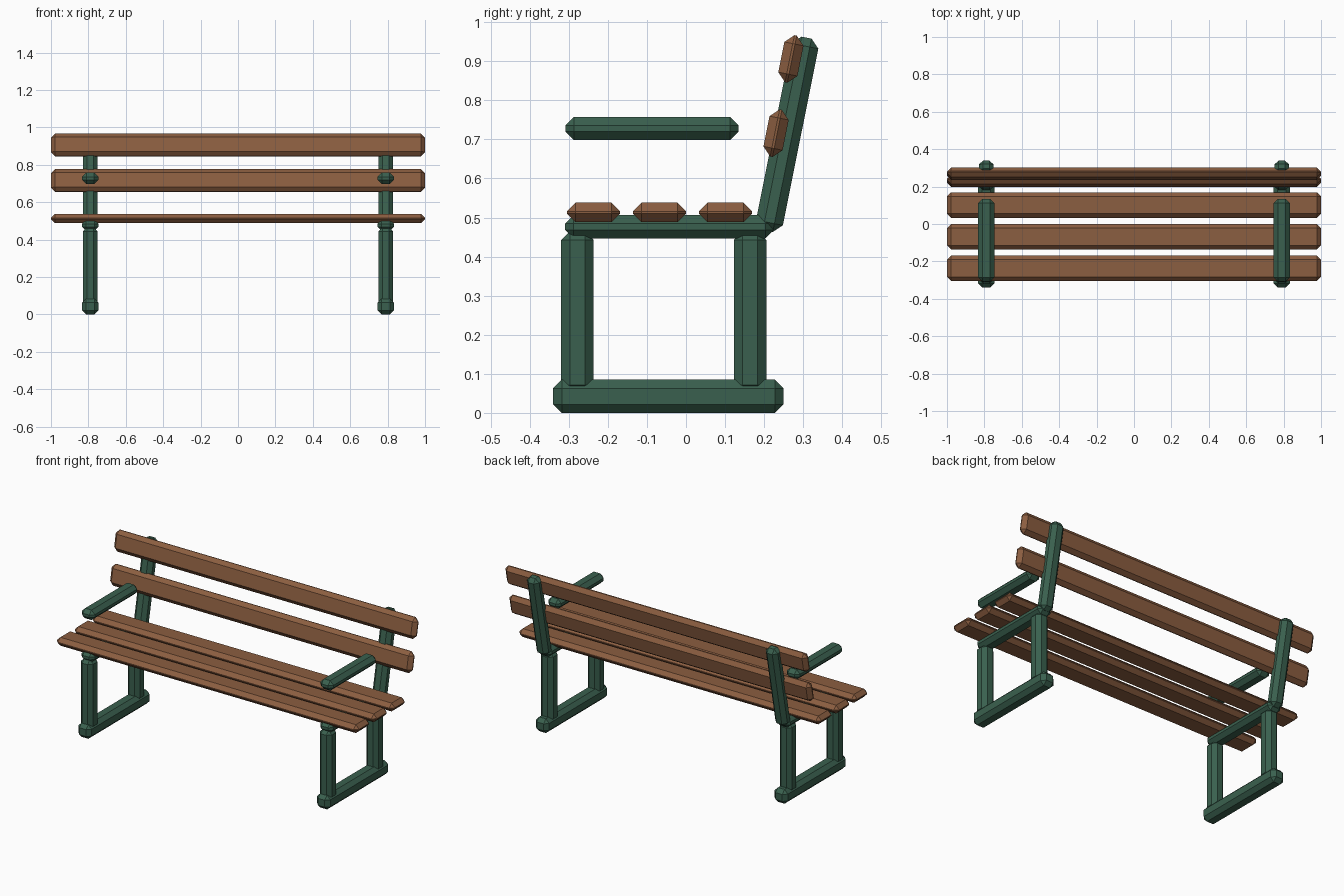
import bpy, bmesh
from mathutils import Matrix, Vector

if "Cube" in bpy.data.objects:
    bpy.data.objects.remove(bpy.data.objects["Cube"])

def material(name, rgb):
    m = bpy.data.materials.new(name)
    m.diffuse_color = (*rgb, 1)
    m.use_nodes = True
    m.node_tree.nodes["Principled BSDF"].inputs["Base Color"].default_value = m.diffuse_color
    return m

GREEN = material("green paint", (0.042, 0.118, 0.077))
WOOD = material("brown wood", (0.26, 0.112, 0.052))
TILT = -0.198  # lean of the backrest

def bar(name, center, size, mat, tilt=0.0, chamfer=0.022):
    """Chamfered box, optionally leaning about x."""
    bm = bmesh.new()
    bmesh.ops.create_cube(bm, size=1)
    bmesh.ops.scale(bm, vec=Vector(size), verts=bm.verts)
    bmesh.ops.bevel(bm, geom=bm.edges[:], offset=chamfer, segments=1,
                    affect='EDGES', profile=0.5)
    bm.transform(Matrix.Translation(center) @ Matrix.Rotation(tilt, 4, 'X'))
    me = bpy.data.meshes.new(name)
    bm.to_mesh(me)
    bm.free()
    me.materials.append(mat)
    ob = bpy.data.objects.new(name, me)
    bpy.context.collection.objects.link(ob)
    return ob

# Two side frames
for side, s in (("left", -1), ("right", 1)):
    x = 0.79 * s
    bar(f"{side}_foot", (x, -0.045, 0.0425), (0.088, 0.59, 0.085), GREEN)
    bar(f"{side}_front_leg", (x, -0.278, 0.257), (0.08, 0.083, 0.415), GREEN)
    bar(f"{side}_rear_leg", (x, 0.164, 0.257), (0.08, 0.083, 0.415), GREEN)
    bar(f"{side}_seat_rail", (x, -0.042, 0.4765), (0.088, 0.535, 0.06), GREEN)
    bar(f"{side}_back_post", (x, 0.259, 0.713), (0.08, 0.07, 0.505), GREEN, TILT)
    bar(f"{side}_armrest", (x, -0.087, 0.728), (0.086, 0.443, 0.06), GREEN)

# Seat slats
for i, y in enumerate((-0.237, -0.068, 0.101)):
    bar(f"seat_slat_{i + 1}", (0, y, 0.513), (2, 0.136, 0.05), WOOD)

# Back slats
for i, (y, z) in enumerate(((0.2305, 0.716), (0.2685, 0.906))):
    bar(f"back_slat_{i + 1}", (0, y, z), (2, 0.05, 0.123), WOOD, TILT)
